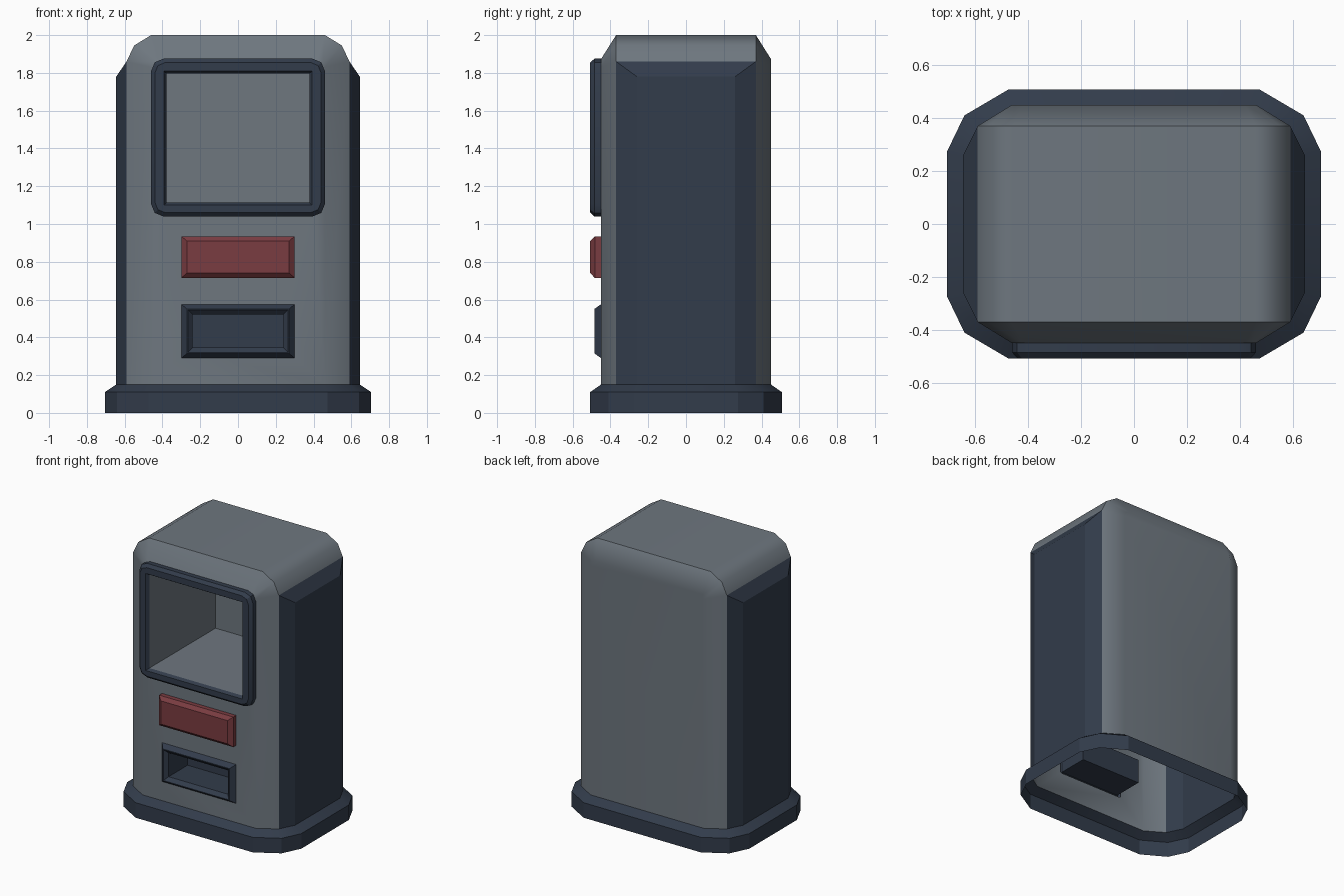
import bpy, bmesh, math
from mathutils import Vector

if "Cube" in bpy.data.objects:
    bpy.data.objects.remove(bpy.data.objects["Cube"])


def material(name, rgb):
    m = bpy.data.materials.new(name)
    m.diffuse_color = (*rgb, 1)
    m.use_nodes = True
    m.node_tree.nodes["Principled BSDF"].inputs["Base Color"].default_value = m.diffuse_color
    return m


GREY = material("grey shell", (0.156, 0.184, 0.212))
DARK = material("dark trim", (0.032, 0.045, 0.070))
RED = material("red button", (0.195, 0.045, 0.053))


def finish(name, bm, mats, angle=40):
    me = bpy.data.meshes.new(name)
    bm.to_mesh(me)
    bm.free()
    for m in mats:
        me.materials.append(m)
    ob = bpy.data.objects.new(name, me)
    bpy.context.collection.objects.link(ob)
    bpy.ops.object.select_all(action='DESELECT')
    ob.select_set(True)
    bpy.context.view_layer.objects.active = ob
    bpy.ops.object.shade_smooth_by_angle(angle=math.radians(angle))
    return ob


def loft(bm, loops, closed=True, cap=True, mat_from=None):
    """Skin a row of loops; bands from index mat_from on use the second material."""
    rows = [[bm.verts.new(p) for p in loop] for loop in loops]
    n = len(rows[0])
    second = lambda k: int(mat_from is not None and k >= mat_from)
    for k, (a, b) in enumerate(zip(rows, rows[1:])):
        for i in range(n if closed else n - 1):
            j = (i + 1) % n
            bm.faces.new((a[i], a[j], b[j], b[i])).material_index = second(k)
    if cap:
        bm.faces.new(rows[-1]).material_index = second(len(rows))
    return rows


def rect(hx, z0, z1, y, r=0.0):
    """Rectangle facing the front, corners rounded in two steps."""
    pts = []
    for cx, cz, start in ((hx - r, z0 + r, -90), (hx - r, z1 - r, 0),
                          (r - hx, z1 - r, 90), (r - hx, z0 + r, 180)):
        for s in (0, 45, 90):
            t = math.radians(start + s)
            pts.append((cx + r * math.cos(t), y, cz + r * math.sin(t)))
    return pts


def front_part(name, loops, mats, mat_from=None):
    bm = bmesh.new()
    loft(bm, loops, mat_from=mat_from)
    bmesh.ops.remove_doubles(bm, verts=bm.verts[:], dist=1e-5)
    return finish(name, bm, mats, 25)


# Base skirt: twelve-sided, open underneath
def plan(corner, z):
    full = []
    for sx, sy in ((1, 1), (-1, 1), (-1, -1), (1, -1)):
        q = [(sx * x, sy * y, z) for x, y in corner]
        full += q if sx * sy > 0 else q[::-1]
    return full


WIDE = [(0.705, 0.275), (0.64, 0.41), (0.475, 0.507)]
SLIM = [(0.645, 0.26), (0.59, 0.37), (0.46, 0.45)]
bm = bmesh.new()
loft(bm, [plan(WIDE, 0), plan(WIDE, 0.11), plan(SLIM, 0.15)], cap=False)
finish("base_skirt", bm, [DARK], 25)


# Grey body: arch profile chamfered at front and back
def arch(half, y):
    return [(x, y, z) for x, z in half] + [(-x, y, z) for x, z in half[::-1]]


OUTER = [(0.59, 0.15), (0.59, 1.86), (0.55, 1.945), (0.46, 2.0)]
INNER = [(0.46, 0.15), (0.46, 1.83), (0.45, 1.86), (0.42, 1.873)]
bm = bmesh.new()
rows = loft(bm, [arch(INNER, -0.45), arch(OUTER, -0.37),
                 arch(OUTER, 0.37), arch(INNER, 0.45)], closed=False)
# the sides are left open for the dark panels
sides = [f for f in bm.faces if all(abs(abs(v.co.x) - 0.59) < 1e-4 for v in f.verts)]
bmesh.ops.delete(bm, geom=sides, context='FACES_ONLY')
# front wall with two openings
edges = []
for loop in (rows[0],
             [bm.verts.new(p) for p in rect(0.40, 1.09, 1.82, -0.45, 0.01)],
             [bm.verts.new(p) for p in rect(0.26, 0.33, 0.535, -0.45, 0.01)]):
    for a, b in zip(loop, loop[1:] + loop[:1]):
        edges.append(bm.edges.get((a, b)) or bm.edges.new((a, b)))
bmesh.ops.triangle_fill(bm, edges=edges, use_beauty=True, normal=Vector((0, -1, 0)))
bmesh.ops.recalc_face_normals(bm, faces=bm.faces[:])
body = finish("body_shell", bm, [GREY])
body.modifiers.new("flat_faces", 'WEIGHTED_NORMAL').keep_sharp = True


# Dark bulging side panels
def side(x, y, z):
    return [(x, y, 0.15), (x, y, z), (x, -y, z), (x, -y, 0.15)]


bm = bmesh.new()
loft(bm, [side(0.59, 0.37, 1.86), side(0.645, 0.26, 1.78)], closed=False)
panel = finish("side_panels", bm, [DARK], 20)
panel.modifiers.new("mirror", 'MIRROR')

# Window frame with the deep grey display box behind it
front_part("window_frame", [
    rect(0.46, 1.04, 1.875, -0.45, 0.065),
    rect(0.46, 1.04, 1.875, -0.485, 0.065),
    rect(0.44, 1.06, 1.855, -0.507, 0.055),
    rect(0.393, 1.10, 1.81, -0.507),
    rect(0.378, 1.113, 1.797, -0.485),
    rect(0.378, 1.113, 1.797, 0.28)], [DARK, GREY], mat_from=4)

# Red push button
front_part("push_button", [
    rect(0.30, 0.715, 0.935, -0.45),
    rect(0.30, 0.715, 0.935, -0.483),
    rect(0.27, 0.74, 0.91, -0.507)], [RED])

# Dispenser slot
front_part("dispenser_slot", [
    rect(0.30, 0.29, 0.575, -0.45),
    rect(0.27, 0.315, 0.55, -0.485),
    rect(0.265, 0.32, 0.545, -0.485),
    rect(0.24, 0.345, 0.52, -0.46),
    rect(0.24, 0.345, 0.52, -0.24)], [DARK])
